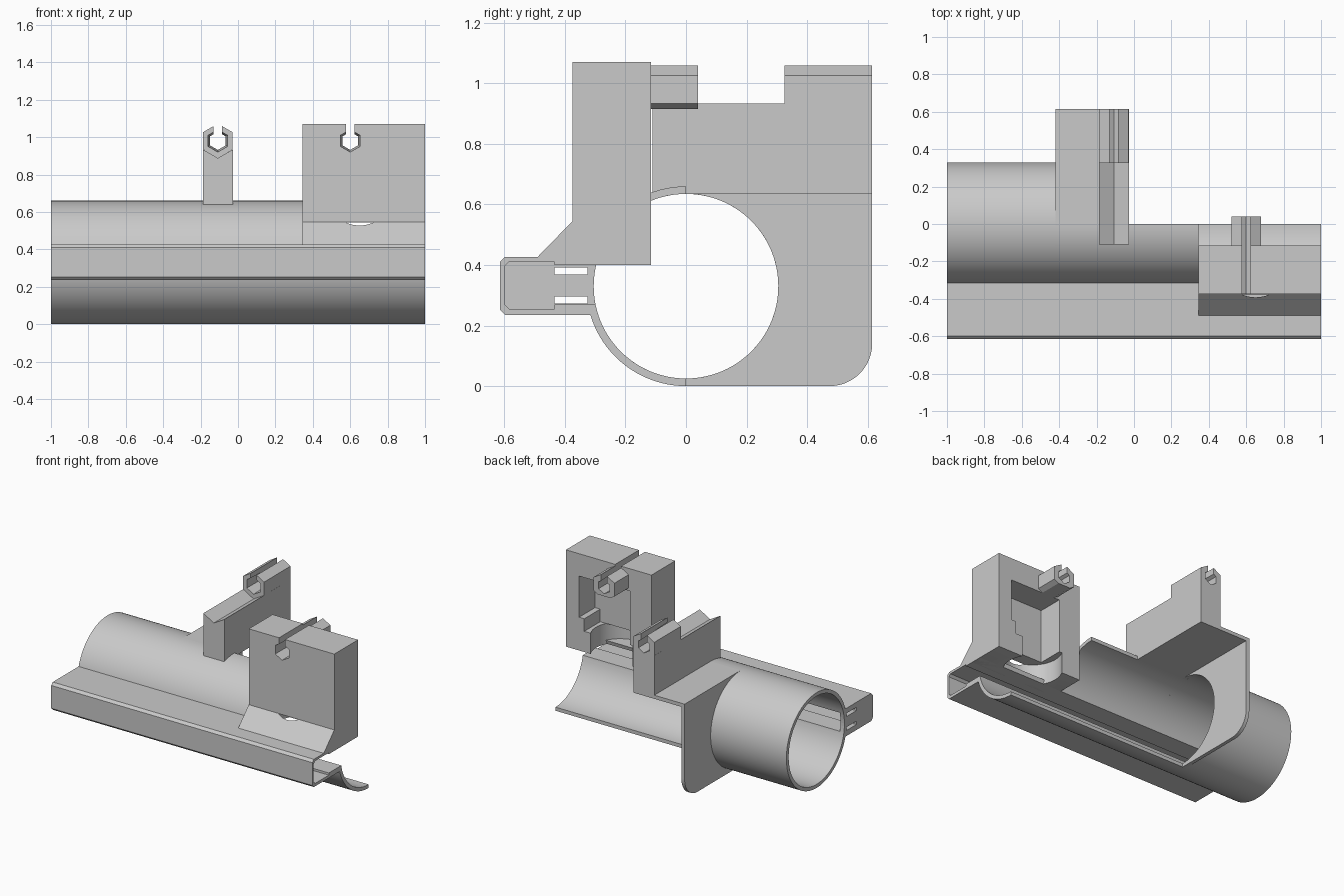
import bpy, bmesh, math
from mathutils import Vector

cube = bpy.data.objects.get("Cube")
if cube:
    bpy.data.objects.remove(cube)

grey = bpy.data.materials.new("plain grey")
grey.use_nodes = True
GREY = (0.59, 0.59, 0.59, 1)
grey.diffuse_color = GREY
grey.node_tree.nodes["Principled BSDF"].inputs["Base Color"].default_value = GREY


def prism(name, points, axis, lo, hi):
    """Extrude an outline: (y, z) points along x, (x, z) along y, (x, y) along z."""
    place = {"x": lambda p, d: (d, p[0], p[1]),
             "y": lambda p, d: (p[0], d, p[1]),
             "z": lambda p, d: (p[0], p[1], d)}[axis]
    bm = bmesh.new()
    base = bm.faces.new([bm.verts.new(place(p, lo)) for p in points])
    ext = bmesh.ops.extrude_face_region(bm, geom=[base])
    verts = [e for e in ext["geom"] if isinstance(e, bmesh.types.BMVert)]
    bmesh.ops.translate(bm, verts=verts, vec=Vector(place((0, 0), hi - lo)))
    bmesh.ops.recalc_face_normals(bm, faces=bm.faces)
    mesh = bpy.data.meshes.new(name)
    bm.to_mesh(mesh)
    bm.free()
    obj = bpy.data.objects.new(name, mesh)
    bpy.context.collection.objects.link(obj)
    mesh.materials.append(grey)
    return obj


def box(name, x, y, z):
    return prism(name, [(x[0], y[0]), (x[1], y[0]), (x[1], y[1]), (x[0], y[1])], "z", *z)


def arc(cx, cy, r, a0, a1, n):
    return [(cx + r * math.cos(a0 + (a1 - a0) * i / n),
             cy + r * math.sin(a0 + (a1 - a0) * i / n)) for i in range(n + 1)]


def ring(cx, cy, r, n, start=0.0):
    return arc(cx, cy, r, start, start + math.tau, n)[:-1]


def cut(obj, *cutters):
    """Subtract each cutter, then remove it."""
    for c in cutters:
        mod = obj.modifiers.new("cut", "BOOLEAN")
        mod.operation = "DIFFERENCE"
        mod.solver = "EXACT"
        mod.object = c
        bpy.context.view_layer.objects.active = obj
        bpy.ops.object.modifier_apply(modifier=mod.name)
        bpy.data.objects.remove(c)
    return obj


def smooth(obj):
    bpy.ops.object.select_all(action="DESELECT")
    obj.select_set(True)
    bpy.context.view_layer.objects.active = obj
    bpy.ops.object.shade_smooth_by_angle(angle=math.radians(25))


R, BORE = 0.33, 0.305
SPLIT, STEP = -0.42, 0.345      # where the tube opens, where the housing starts
HEX_Z, HEX_R = 0.98, 0.092
PI = math.pi


def shell(name, a0, a1, lo, hi):
    """Length of tube wall between two angles."""
    n = max(6, round((a1 - a0) / PI * 48))
    smooth(prism(name, arc(0, R, R, a0, a1, n) + arc(0, R, BORE, a1, a0, n), "x", lo, hi))


def bore():
    return prism("bore_cutter", ring(0, R, BORE, 96), "x", -1.2, 1.2)


# Tube with a slit into the rail: whole, then front half, then lower front quarter
SLIT_TOP, SLIT_LOW = PI - math.asin(0.07 / BORE), PI + math.asin(0.06 / BORE)
shell("whole_tube", SLIT_LOW, SLIT_TOP + math.tau, -1, SPLIT)
shell("upper_front_tube", PI / 2, SLIT_TOP, SPLIT, STEP)
shell("lower_front_tube", SLIT_LOW, PI * 1.5, SPLIT, 1)

# Hollow front rail, closed at one end by a slotted wall
c = 0.017
rail = prism("front_rail", [(-0.25, 0.235), (-0.615 + c, 0.235), (-0.615, 0.235 + c),
                            (-0.615, 0.427 - c), (-0.615 + c, 0.427), (-0.25, 0.427)],
             "x", -1, 1)
cavity = prism("cavity_cutter", [(-0.2, 0.27), (-0.435, 0.27), (-0.435, 0.255),
                                 (-0.585, 0.255), (-0.6, 0.27), (-0.6, 0.395),
                                 (-0.585, 0.41), (-0.435, 0.41), (-0.435, 0.4),
                                 (-0.2, 0.4)], "x", -0.97, 1.2)
cut(rail, bore(), cavity,
    *[box("slot_cutter", (-1.2, -0.9), (-0.435, -0.325), (z, z + 0.023))
      for z in (0.273, 0.369)])

# Back flange with a rounded lower corner
corner = arc(0.475, 0.14, 0.14, -PI / 2, 0, 12)
flange = cut(prism("back_flange", [(0, 0)] + corner + [(0.615, 0.65), (0, 0.65)],
                   "x", SPLIT, SPLIT + 0.025), bore())
smooth(flange)

# Shelf and the grooved fin standing on it
FIN_X, HALF = -0.108, 0.08
box("shelf", (SPLIT, FIN_X + HALF), (0, 0.615), (0.635, 0.66))
shoulder = HEX_Z - HEX_R / 2
prism("fin", [(FIN_X - HALF, 0.64), (FIN_X + HALF, 0.64), (FIN_X + HALF, shoulder),
              (FIN_X, HEX_Z - HEX_R), (FIN_X - HALF, shoulder)], "y", -0.11, 0.615)


def channel(x, lo, hi):
    """Hexagonal channel narrowing to the back, and the slit above it."""
    hole = prism("hex_cutter", ring(x, HEX_Z, 0.06, 6, PI / 6), "y", lo - 0.01, hi + 0.01)
    for v in hole.data.vertices:
        if v.co.y > hi:
            v.co.x = x + (v.co.x - x) * 0.8
            v.co.z = HEX_Z + (v.co.z - HEX_Z) * 0.8
    return hole, box("slit_cutter", (x - 0.023, x + 0.023), (lo - 0.1, hi + 0.1), (HEX_Z, 1.3))


def hex_holder(name, x, lo, hi):
    return prism(name, ring(x, HEX_Z, HEX_R, 6, PI / 6), "y", lo, hi)


cut(hex_holder("fin_holder", FIN_X, 0.325, 0.615), *channel(FIN_X, 0.325, 0.615))

# Housing block with a sloped foot, stepped rear pocket, floor hole and channel
HOLD_X, FRONT, BACK, HOLD_END = 0.6, -0.375, -0.115, 0.04
FLOOR, LEDGE, POCKET_TOP = 0.543, 0.63, 0.915
housing = prism("housing", [(BACK, 0.4), (BACK, 1.07), (FRONT, 1.07), (FRONT, 0.545),
                            (-0.49, 0.427), (-0.43, 0.415), (FRONT, 0.4)], "x", STEP, 1)
cut(housing,
    box("pocket_cutter", (0.51, 0.9), (-0.29, 0), (LEDGE, POCKET_TOP)),
    box("low_pocket_cutter", (0.51, 0.86), (-0.29, 0), (FLOOR, LEDGE + 0.01)),
    prism("floor_hole_cutter", ring(0.65, -0.207, 0.185, 64), "z", 0.3, FLOOR),
    *channel(HOLD_X, FRONT, HOLD_END))
smooth(housing)
cut(hex_holder("housing_holder", HOLD_X, BACK, HOLD_END),
    box("trim_cutter", (0.4, 0.8), (-0.5, 0.5), (0.8, POCKET_TOP)),
    *channel(HOLD_X, FRONT, HOLD_END))
